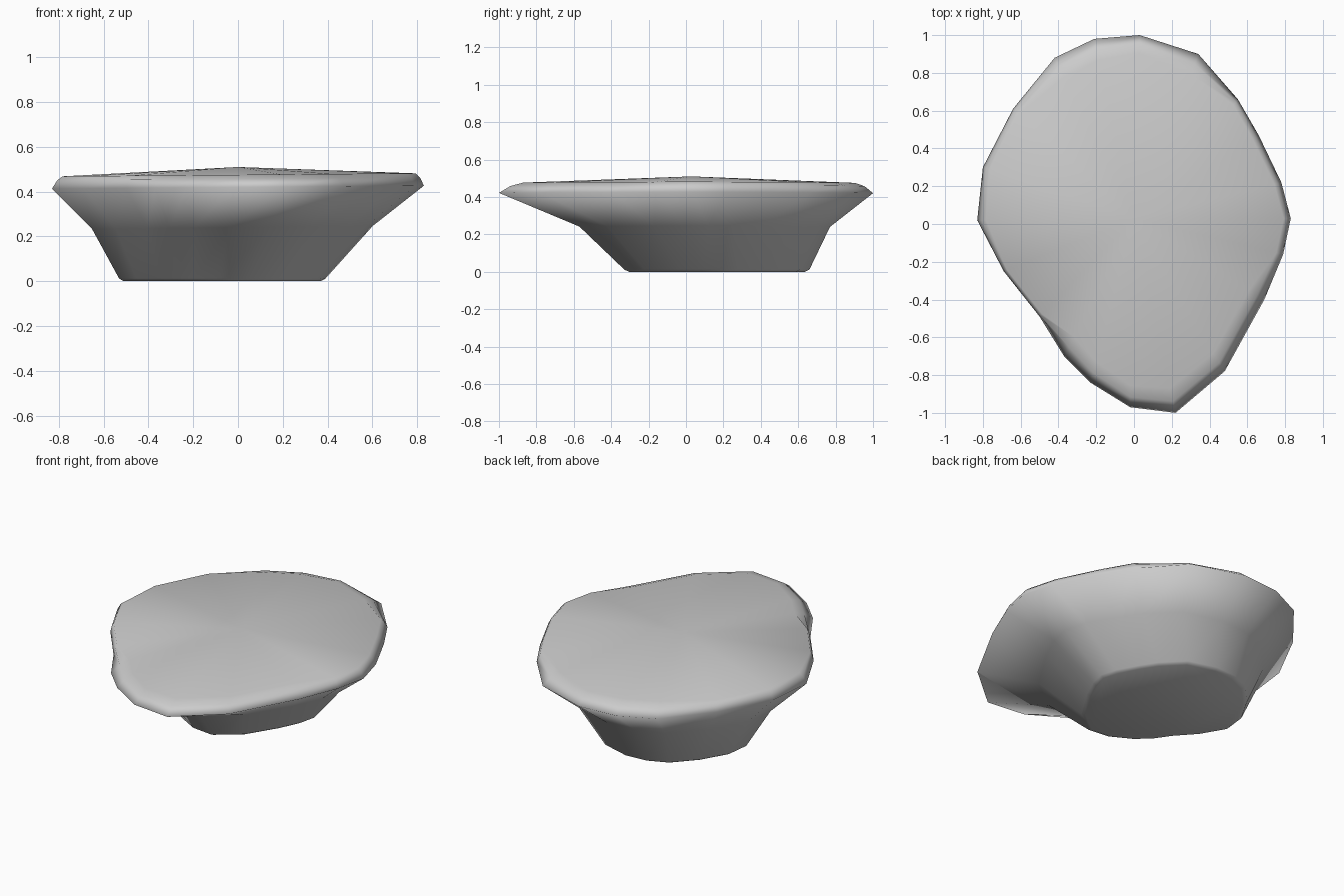
import bpy, bmesh

if "Cube" in bpy.data.objects:
    bpy.data.objects.remove(bpy.data.objects["Cube"])

# Outer rim outline (x, y, inset of the upper lip), counter-clockwise from +x
rim = [(0.83, 0.03, .02), (0.78, 0.22, .02), (0.66, 0.47, .02), (0.55, 0.66, .02),
       (0.34, 0.90, .06), (0.03, 1.00, .05), (-0.21, 0.98, .06), (-0.42, 0.88, .06),
       (-0.64, 0.61, .02), (-0.80, 0.30, .02), (-0.83, 0.02, .025), (-0.69, -0.25, .01),
       (-0.50, -0.49, .01), (-0.37, -0.70, .06), (-0.23, -0.84, .06), (-0.02, -0.97, .06),
       (0.22, -1.00, .07), (0.48, -0.78, .06), (0.69, -0.40, .05), (0.79, -0.16, .02)]
n = len(rim)

bm = bmesh.new()


def ring(cx, cy, sx, sy, z, inset=0.0):
    """Rim outline scaled about an offset centre, with optional lip inset."""
    verts = []
    for x, y, d in rim:
        k = 1 - inset * d / (x * x + y * y) ** 0.5
        verts.append(bm.verts.new((cx + x * sx * k, cy + y * sy * k, z + 0.008 * x * (z > 0.2))))
    return verts


# Base, waist, overhanging rim and rounded lip
rings = [ring(-0.07, 0.165, 0.53, 0.47, 0.0),
         ring(-0.07, 0.165, 0.555, 0.495, 0.012),
         ring(-0.025, 0.10, 0.755, 0.67, 0.24),
         ring(0, 0, 1, 1, 0.42),
         ring(0, 0, 1, 1, 0.457, 0.9),
         ring(0, 0, 1, 1, 0.475, 1.9)]
for a, b in zip(rings, rings[1:]):
    for i in range(n):
        j = (i + 1) % n
        bm.faces.new((a[i], a[j], b[j], b[i]))

# Slightly domed top and flat underside
apex = bm.verts.new((0, 0.03, 0.51))
for i in range(n):
    bm.faces.new((rings[-1][i], rings[-1][(i + 1) % n], apex))
bm.faces.new(rings[0][::-1])

for f in bm.faces:
    f.smooth = True
bmesh.ops.recalc_face_normals(bm, faces=bm.faces)
mesh = bpy.data.meshes.new("flat_rock")
bm.to_mesh(mesh)
bm.free()
rock = bpy.data.objects.new("flat_rock", mesh)
bpy.context.collection.objects.link(rock)
